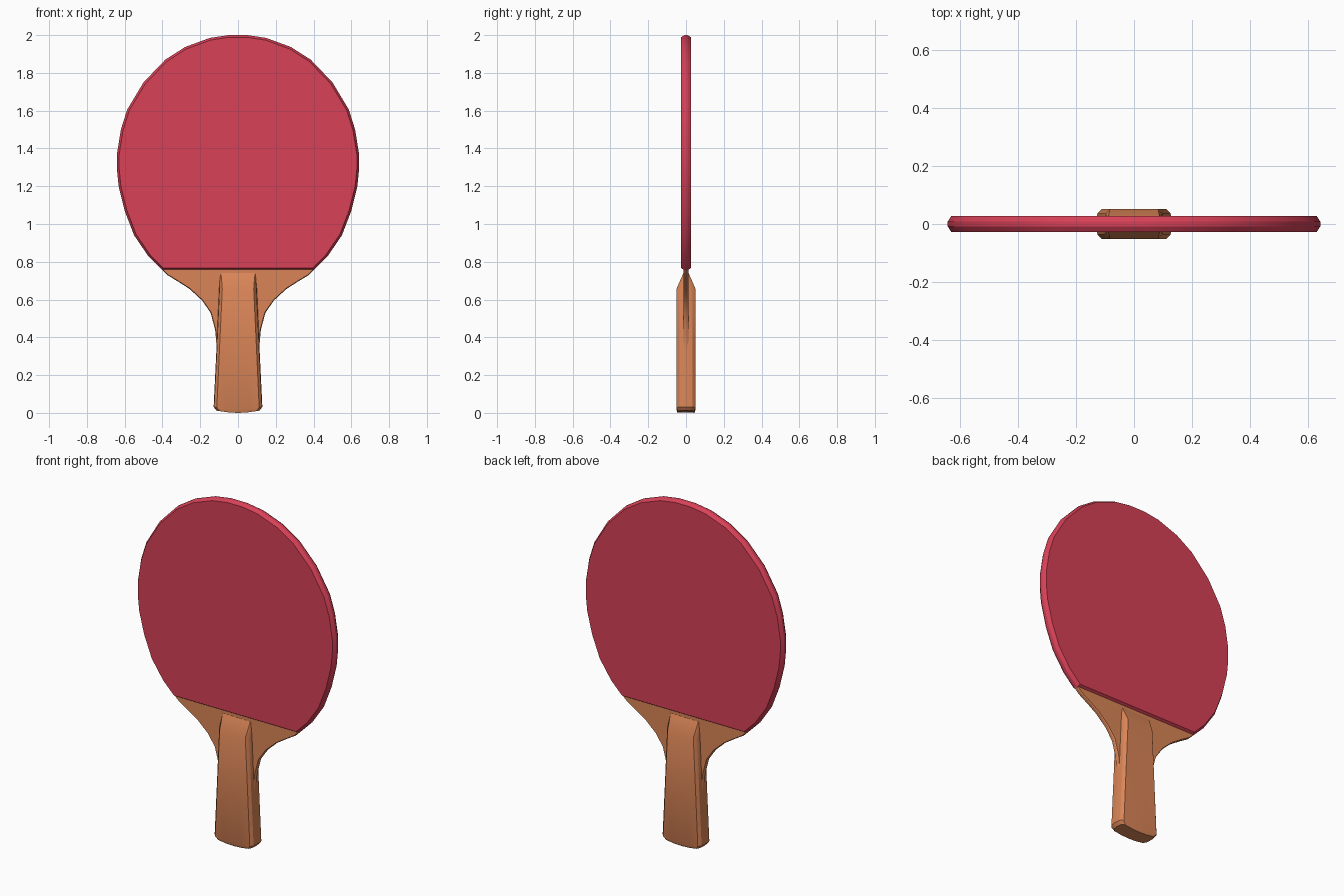
import bpy, bmesh
from mathutils import Vector

if "Cube" in bpy.data.objects:
    bpy.data.objects.remove(bpy.data.objects["Cube"])


def material(name, rgb):
    m = bpy.data.materials.new(name)
    m.diffuse_color = (*rgb, 1)
    m.use_nodes = True
    m.node_tree.nodes["Principled BSDF"].inputs["Base Color"].default_value = m.diffuse_color
    return m


RED = material("red rubber", (0.68, 0.052, 0.095))
WOOD = material("warm wood", (0.70, 0.235, 0.095))


def loft(name, rings, mat):
    """Skin a stack of equal-length rings and cap both ends."""
    bm = bmesh.new()
    vs = [[bm.verts.new(p) for p in r] for r in rings]
    n = len(rings[0])
    for a, b in zip(vs, vs[1:]):
        for i in range(n):
            j = (i + 1) % n
            bm.faces.new((a[i], a[j], b[j], b[i]))
    bm.faces.new(vs[0])
    bm.faces.new(vs[-1])
    bmesh.ops.recalc_face_normals(bm, faces=bm.faces)
    me = bpy.data.meshes.new(name)
    bm.to_mesh(me)
    bm.free()
    ob = bpy.data.objects.new(name, me)
    bpy.context.collection.objects.link(ob)
    me.materials.append(mat)
    bpy.ops.object.select_all(action='DESELECT')
    ob.select_set(True)
    bpy.context.view_layer.objects.active = ob
    bpy.ops.object.shade_smooth_by_angle(angle=0.5)
    return ob


def mirrored(half):
    """Right-hand outline listed bottom to top -> closed counter-clockwise outline."""
    return half + [(-x, z) for x, z in reversed(half) if x > 0]


def inset(outline, d):
    """Move a counter-clockwise outline inwards by d."""
    out, n = [], len(outline)
    for i in range(n):
        p, c, q = (Vector(outline[k % n]) for k in (i - 1, i, i + 1))
        e1, e2 = (c - p).normalized(), (q - c).normalized()
        n1, n2 = Vector((-e1.y, e1.x)), Vector((-e2.y, e2.x))
        v = c + (n1 + n2) * d / max(0.3, 1 + n1.dot(n2))
        out.append((v.x, v.y))
    return out


def slab(name, half, layers, mat):
    """Flat plate in the xz plane; layers give (y, inset) pairs."""
    outline = mirrored(half)
    rings = [[(x, y, z) for x, z in inset(outline, d)] for y, d in layers]
    return loft(name, rings, mat)


# Rubber-covered blade
slab("blade_rubber",
     [(0.40, 0.755), (0.475, 0.83), (0.55, 0.94), (0.60, 1.07), (0.632, 1.20),
      (0.641, 1.29), (0.641, 1.37), (0.62, 1.50), (0.587, 1.605), (0.50, 1.75),
      (0.385, 1.87), (0.28, 1.937), (0.15, 1.985), (0.05, 2.0)],
     [(-0.027, 0.012), (-0.008, 0), (0.008, 0), (0.027, 0.012)], RED)

# Wooden core with flared neck, running down through the handle
slab("wood_core",
     [(0.118, 0.03), (0.114, 0.36), (0.121, 0.44), (0.145, 0.53), (0.19, 0.595),
      (0.255, 0.655), (0.32, 0.697), (0.375, 0.73), (0.405, 0.76), (0.38, 0.79)],
     [(-0.013, 0.004), (-0.007, 0), (0.007, 0), (0.013, 0.004)], WOOD)


# Handle: chamfered cross-sections, sloped at the top, bowed at the butt
def handle_ring(z, face, side, hy, bow=0.0):
    c = min(0.016, hy * 0.3)
    quarter = [(face * 0.5, hy), (face, hy), (side, hy - c), (side + 0.003, hy * 0.25)]
    right = quarter + [(x, -y) for x, y in reversed(quarter)]
    pts = [(0, hy)] + right + [(0, -hy)] + [(-x, y) for x, y in reversed(right)]
    return [(x, y, z + bow * (x / 0.12) ** 2) for x, y in pts]


loft("handle", [
    handle_ring(0.0, 0.098, 0.112, 0.044, 0.014),
    handle_ring(0.018, 0.112, 0.126, 0.051, 0.012),
    handle_ring(0.36, 0.097, 0.110, 0.051),
    handle_ring(0.655, 0.083, 0.097, 0.051),
    handle_ring(0.74, 0.090, 0.092, 0.014)], WOOD)
